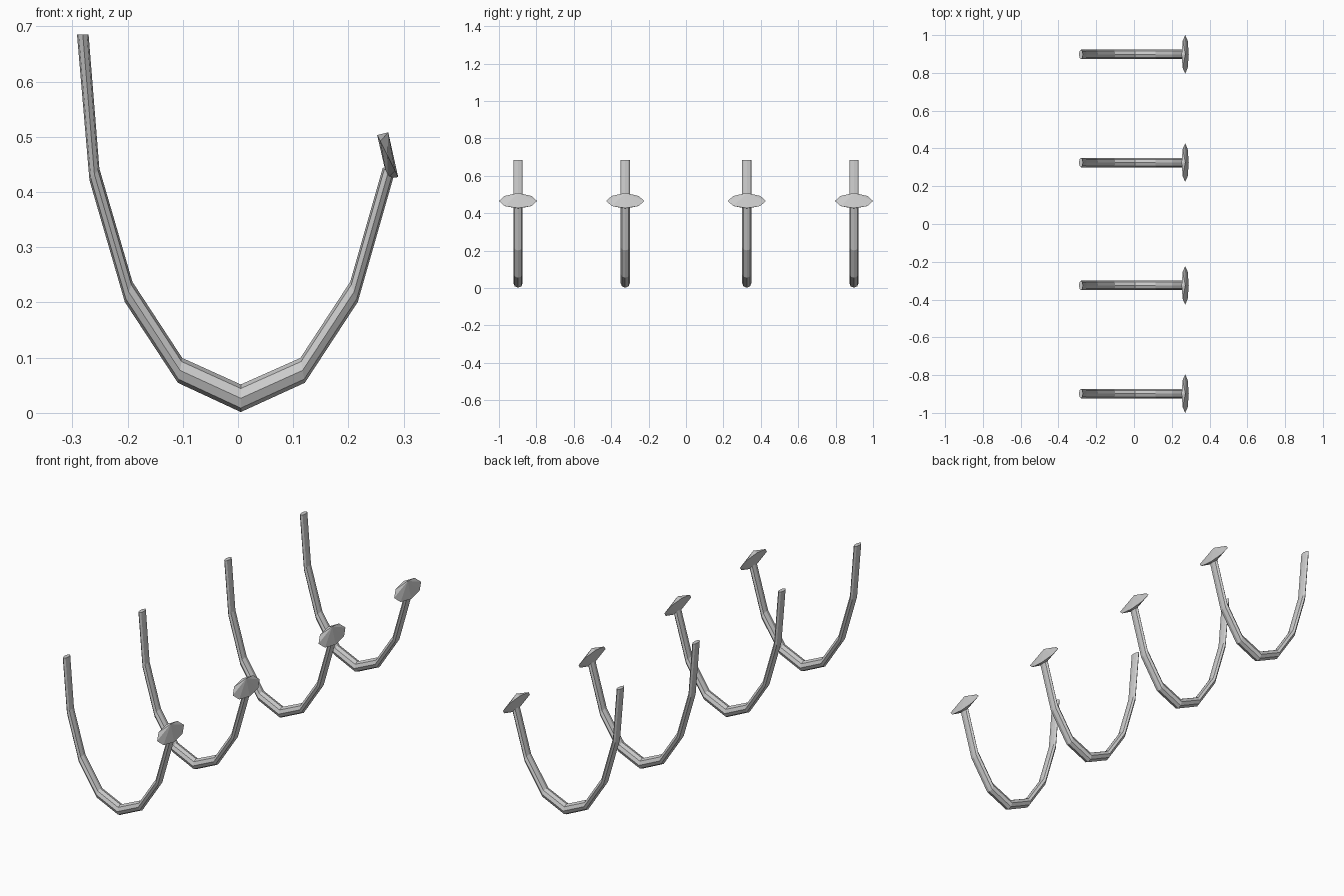
import bpy, math

if "Cube" in bpy.data.objects:
    bpy.data.objects.remove(bpy.data.objects["Cube"])

SIDES = 8
ROW_Y = (-0.898, -0.325, 0.325, 0.898)

# Path stations: centre (x, z) and in-plane half thickness (dx, dz)
PATH = [
    (-0.281, 0.685, 0.0105, 0.000),
    (-0.260, 0.432, 0.0090, 0.0105),
    (-0.198, 0.219, 0.0070, 0.0180),
    (-0.105, 0.077, 0.0040, 0.0225),
    (0.005, 0.0265, 0.0000, 0.0250),
    (0.117, 0.077, -0.0040, 0.0225),
    (0.210, 0.219, -0.0070, 0.0180),
    (0.272, 0.436, -0.0095, 0.0090),
]


def make_object(name, verts, faces):
    mesh = bpy.data.meshes.new(name)
    mesh.from_pydata(verts, [], faces)
    mesh.update()
    obj = bpy.data.objects.new(name, mesh)
    bpy.context.collection.objects.link(obj)
    return obj


def ring(x, y, z, dx, dz, half_y):
    pts = []
    for i in range(SIDES):
        a = 2 * math.pi * i / SIDES
        c, s = math.cos(a), math.sin(a)
        pts.append((x + dx * c, y + half_y * s, z + dz * c))
    return pts


# Curved eight-sided bar swept through the stations, capped at both ends
def hook_bar(name, y):
    verts = []
    for x, z, dx, dz in PATH:
        verts += ring(x, y, z, dx, dz, 0.025)
    faces = []
    for k in range(len(PATH) - 1):
        for i in range(SIDES):
            j = (i + 1) % SIDES
            a, b = k * SIDES, (k + 1) * SIDES
            faces.append((a + i, b + i, b + j, a + j))
    last = (len(PATH) - 1) * SIDES
    faces.append(tuple(range(SIDES)))
    faces.append(tuple(last + i for i in reversed(range(SIDES))))
    return make_object(name, verts, faces)


# Flattened double-cone knob on the short end
def hook_knob(name, y):
    verts = ring(0.271, y, 0.465, -0.019, 0.038, 0.102)
    verts += [(0.272, y, 0.508), (0.270, y, 0.424)]
    faces = []
    for i in range(SIDES):
        j = (i + 1) % SIDES
        faces.append((j, i, SIDES))
        faces.append((i, j, SIDES + 1))
    return make_object(name, verts, faces)


# Consistent outward normals
def fix_normals(obj):
    import bmesh
    bm = bmesh.new()
    bm.from_mesh(obj.data)
    bmesh.ops.recalc_face_normals(bm, faces=bm.faces)
    bm.to_mesh(obj.data)
    bm.free()


# Row of four hooks
for n, y in enumerate(ROW_Y, 1):
    fix_normals(hook_bar(f"hook_bar_{n}", y))
    fix_normals(hook_knob(f"hook_knob_{n}", y))
